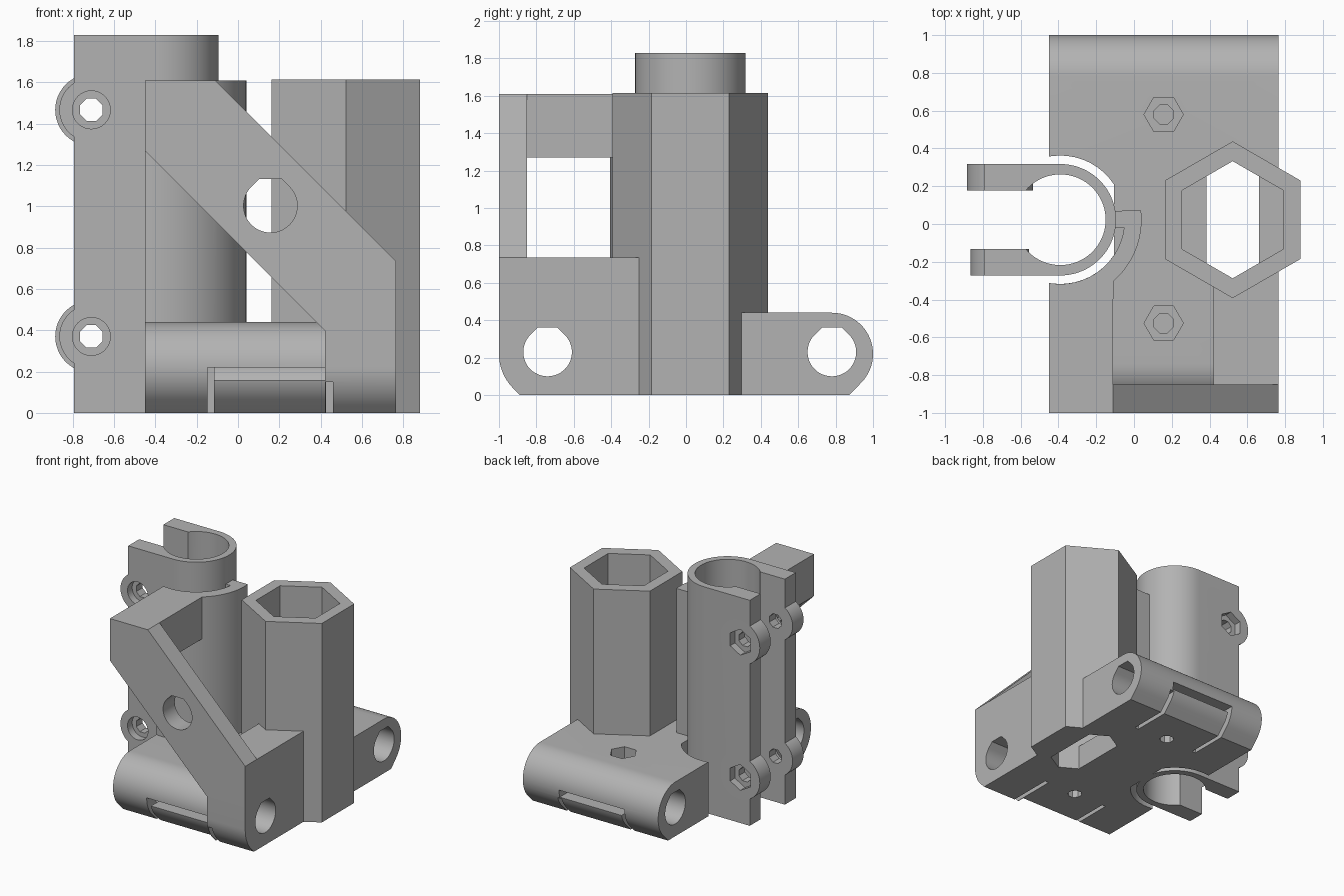
import bpy, bmesh, math

if "Cube" in bpy.data.objects:
    bpy.data.objects.remove(bpy.data.objects["Cube"])

CX, CY = -0.39, 0.0225          # clamp tube centre
HX = 0.5225                     # hex tower centre x

grey = bpy.data.materials.new("grey plastic")
grey.diffuse_color = (0.45, 0.45, 0.45, 1)
grey.use_nodes = True
grey.node_tree.nodes["Principled BSDF"].inputs["Base Color"].default_value = grey.diffuse_color


def arc(cx, cy, r, a0, a1, n=24):
    """Points along an arc, angles in degrees."""
    return [(cx + r * math.cos(math.radians(a0 + (a1 - a0) * i / n)),
             cy + r * math.sin(math.radians(a0 + (a1 - a0) * i / n))) for i in range(n + 1)]


def ring(cx, cy, r, n=48, start=0):
    return arc(cx, cy, r, start, start + 360, n)[:-1]


def rect(a0, a1, b0, b1):
    return [(a0, b0), (a1, b0), (a1, b1), (a0, b1)]


def teardrop(cx, cy, r):
    """Printable hole: round below, flat-topped 45 degree roof above."""
    k = r * math.tan(math.pi / 8)
    return arc(cx, cy, r, 135, 405, 36) + [(cx + k, cy + r), (cx - k, cy + r)]


def prism(name, pts, lo, hi, axis):
    """Extrude a 2D outline along an axis."""
    place = {"x": lambda p, h: (h, p[0], p[1]),
             "y": lambda p, h: (p[0], h, p[1]),
             "z": lambda p, h: (p[0], p[1], h)}[axis]
    bm = bmesh.new()
    bot = [bm.verts.new(place(p, lo)) for p in pts]
    top = [bm.verts.new(place(p, hi)) for p in pts]
    bm.faces.new(bot)
    bm.faces.new(top)
    for i in range(len(pts)):
        j = (i + 1) % len(pts)
        bm.faces.new((bot[i], bot[j], top[j], top[i]))
    bmesh.ops.recalc_face_normals(bm, faces=bm.faces)
    me = bpy.data.meshes.new(name)
    bm.to_mesh(me)
    bm.free()
    ob = bpy.data.objects.new(name, me)
    bpy.context.collection.objects.link(ob)
    me.materials.append(grey)
    return ob


def combine(ob, other, op):
    m = ob.modifiers.new("bool", "BOOLEAN")
    m.operation, m.solver, m.object = op, "EXACT", other
    bpy.context.view_layer.objects.active = ob
    bpy.ops.object.modifier_apply(modifier=m.name)
    bpy.data.objects.remove(other)


def cut(ob, pts, lo, hi, axis):
    combine(ob, prism("cutter", pts, lo, hi, axis), "DIFFERENCE")


def add(ob, name, pts, lo, hi, axis):
    combine(ob, prism(name, pts, lo, hi, axis), "UNION")


# base with a rounded rod sleeve at each end
RODS = (-0.74, 0.78)
base = prism("bracket_body",
             [(-0.83, 0), (0.872, 0)] + arc(0.78, 0.22, 0.22, -45, 90)
             + arc(-0.74, 0.22, 0.22, 90, 225), -0.45, 0.765, "x")
cut(base, arc(CX, CY, 0.34, 33, 327, 40), -0.1, 0.6, "z")

# front corner block
add(base, "front_block",
    [(-0.2, 0.735), (-1, 0.735)] + arc(-0.74, 0.22, 0.26, 180, 225, 12)
    + [(-0.888, 0), (-0.2, 0)], 0.42, 0.765, "x")

# diagonal brace plate
add(base, "brace_plate",
    [(-0.45, 1.61), (-0.11, 1.61), (0.765, 0.735), (0.765, 0.4), (0.42, 0.4), (-0.45, 1.27)],
    -1, -0.85, "y")

# curved wall round the clamp, with its connecting web
add(base, "curved_wall",
    arc(CX, CY, 0.43, -98, 6.4, 30) + [(-0.115, 0.07), (-0.115, -0.02)]
    + arc(CX, CY, 0.34, -7, -100, 28), 0, 1.61, "z")

# arm from wall to brace plate
add(base, "top_arm",
    [(-0.45, -0.9), (-0.11, -0.9)] + arc(CX, CY, 0.385, -43.3, -98.9, 12), 1.27, 1.61, "z")

# hexagonal tower and its stepped bore
add(base, "hex_tower", ring(HX, CY, 0.415, 6, 30), 0, 1.615, "z")
cut(base, ring(HX, CY, 0.31, 6, 30), 0.2, 1.8, "z")
w, r = 0.14, 0.31
y1 = r - w * math.tan(math.radians(30))
cut(base, [(HX, CY + r), (HX - w, CY + y1), (HX - w, CY - y1),
           (HX, CY - r), (HX + w, CY - y1), (HX + w, CY + y1)], -0.1, 0.3, "z")

# rod holes and the hole in the brace
for y in RODS:
    cut(base, teardrop(y, 0.23, 0.13), -0.6, 0.9, "x")
cut(base, teardrop(0.157, 1.003, 0.13), -1.1, -0.7, "y")

# flexible clip slots under each rod sleeve
for lo, hi in ((-1.1, -0.52), (0.56, 1.1)):
    cut(base, rect(-0.148, -0.115, -0.1, 0.22), lo, hi, "y")
    cut(base, rect(0.425, 0.46, -0.1, 0.15), lo, hi, "y")
cut(base, rect(-0.13, 0.42, 0.16, 0.22), -1.1, -0.74, "y")
cut(base, rect(-0.13, 0.44, 0.16, 0.22), 0.78, 1.1, "y")

# nut pockets in the base, with a thin layer left under each
for y in (0.58, -0.525):
    cut(base, ring(0.157, y, 0.104, 6), 0.32, 0.6, "z")
    cut(base, ring(0.157, y, 0.055, 8, 22.5), 0.2, 0.6, "z")
    cut(base, ring(0.157, y, 0.055, 8, 22.5), -0.1, 0.18, "z")

# split clamp tube
g = math.degrees(math.asin(0.155 / 0.24))
clamp = prism("clamp_tube",
              arc(CX, CY, 0.295, -90, 90, 40)
              + [(-0.795, CY + 0.295), (-0.795, CY + 0.155)]
              + arc(CX, CY, 0.24, 180 - g, g - 180, 56)
              + [(-0.795, CY - 0.155), (-0.795, CY - 0.295)], 0, 1.83, "z")

# screw bosses with countersunk heads in front and nut pockets behind
for z in (0.37, 1.467):
    add(clamp, "front_boss", ring(-0.71, z, 0.155), CY - 0.295, CY - 0.155, "y")
    add(clamp, "back_boss", ring(-0.71, z, 0.175), CY + 0.155, CY + 0.295, "y")
    cut(clamp, ring(-0.71, z, 0.059, 8, 22.5), -0.5, 0.5, "y")
    cut(clamp, ring(-0.71, z, 0.092, 32), -0.5, CY - 0.235, "y")
    cut(clamp, ring(-0.71, z, 0.105, 6, 30), CY + 0.235, 0.5, "y")

# smooth curves, crisp edges
for ob in (base, clamp):
    bpy.ops.object.select_all(action="DESELECT")
    ob.select_set(True)
    bpy.context.view_layer.objects.active = ob
    bpy.ops.object.shade_smooth_by_angle(angle=math.radians(25))
